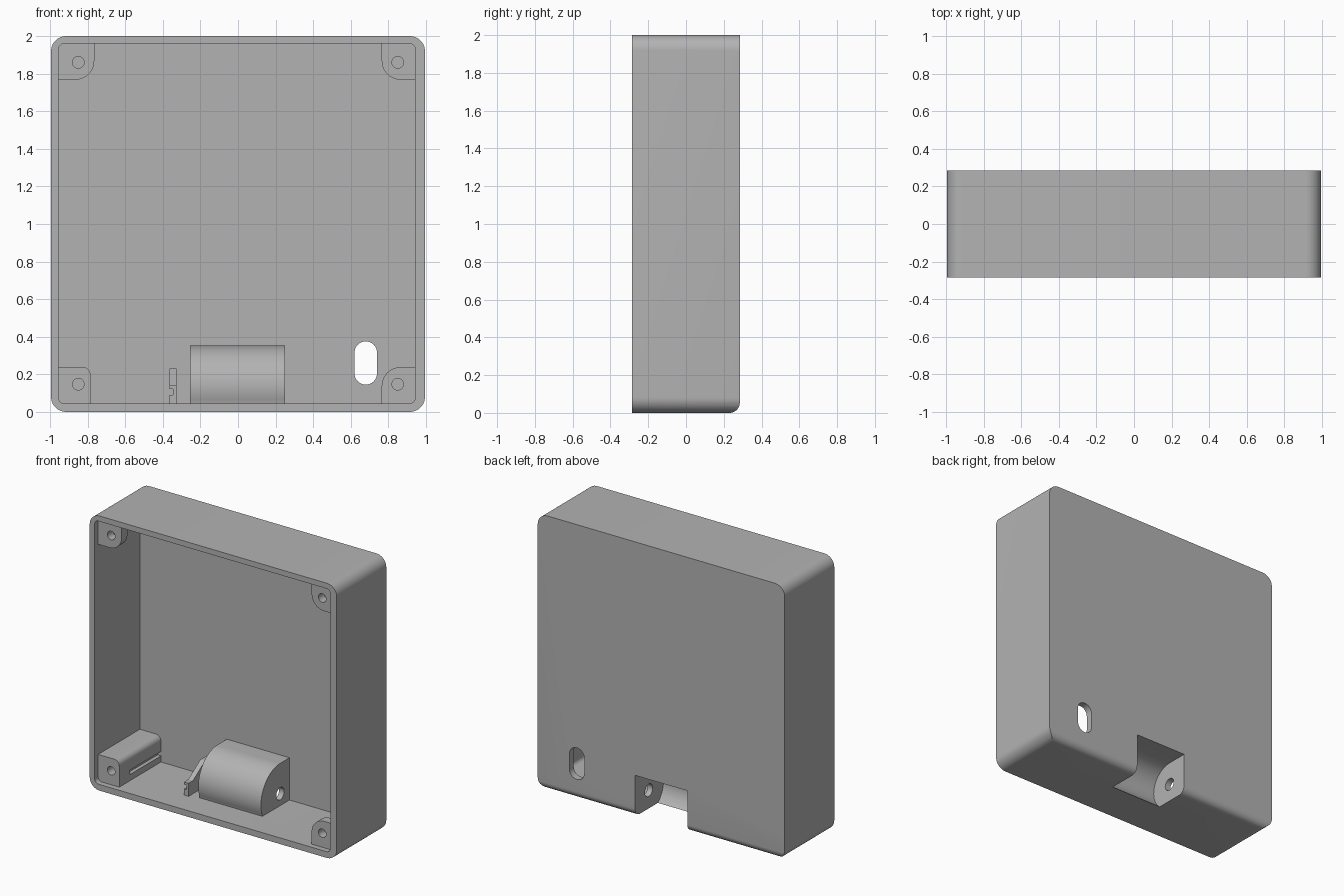
import bpy, bmesh
from math import sin, cos, pi, radians
from mathutils import Vector

cube = bpy.data.objects.get("Cube")
if cube:
    bpy.data.objects.remove(cube, do_unlink=True)

grey = bpy.data.materials.new("matte_grey")
grey.use_nodes = True
COLOUR = (0.45, 0.45, 0.45, 1)
grey.diffuse_color = COLOUR
grey.node_tree.nodes["Principled BSDF"].inputs["Base Color"].default_value = COLOUR


def arc(cu, cv, r, start, end, n=10):
    """Points of an arc, angles in degrees."""
    angles = [radians(start + (end - start) * i / n) for i in range(n + 1)]
    return [(cu + r * cos(a), cv + r * sin(a)) for a in angles]


def rounded(u0, u1, v0, v1, radii):
    """Rectangle with corner radii: low-low, high-low, high-high, low-high."""
    pts = []
    corners = [(u0, v0, 1, 1), (u1, v0, -1, 1), (u1, v1, -1, -1), (u0, v1, 1, -1)]
    for i, ((u, v, du, dv), r) in enumerate(zip(corners, radii)):
        pts += arc(u + du * r, v + dv * r, r, 180 + 90 * i, 270 + 90 * i) if r else [(u, v)]
    return pts


def extrude(name, pts, axis, start, end):
    """Prism along 'x' (profile in y, z) or 'y' (profile in x, z)."""
    bm = bmesh.new()
    place = (lambda u, v: (start, u, v)) if axis == "x" else (lambda u, v: (u, start, v))
    face = bm.faces.new([bm.verts.new(place(u, v)) for u, v in pts])
    made = bmesh.ops.extrude_face_region(bm, geom=[face])["geom"]
    shift = Vector((end - start, 0, 0)) if axis == "x" else Vector((0, end - start, 0))
    bmesh.ops.translate(bm, vec=shift, verts=[g for g in made if isinstance(g, bmesh.types.BMVert)])
    bmesh.ops.recalc_face_normals(bm, faces=bm.faces)
    mesh = bpy.data.meshes.new(name)
    bm.to_mesh(mesh)
    bm.free()
    mesh.materials.append(grey)
    obj = bpy.data.objects.new(name, mesh)
    bpy.context.collection.objects.link(obj)
    return obj


def activate(obj):
    bpy.ops.object.select_all(action="DESELECT")
    obj.select_set(True)
    bpy.context.view_layer.objects.active = obj


def combine(obj, tool, operation="DIFFERENCE"):
    """Apply a boolean and throw the tool away."""
    mod = obj.modifiers.new("boolean", "BOOLEAN")
    mod.operation, mod.solver, mod.object = operation, "EXACT", tool
    activate(obj)
    bpy.ops.object.modifier_apply(modifier=mod.name)
    bpy.data.objects.remove(tool, do_unlink=True)


W, D, H = 0.995, 0.285, 2.0      # half width, half depth, height
INNER_BACK = 0.235
AXIS_Y, AXIS_Z = 0.128, 0.132    # axis of the cable barrel


def pocket():
    """Round recess opening through the back and underside."""
    pts = arc(AXIS_Y, AXIS_Z, 0.168, 90, 270, 24) + [(0.4, AXIS_Z - 0.168), (0.4, AXIS_Z + 0.168)]
    return extrude("pocket_cutter", pts, "x", -0.21, 0.21)


# Open-fronted shell with a softened lower back edge
shell = extrude("shell", rounded(-W, W, 0, H, [0.08] * 4), "y", -D, D)
combine(shell, extrude("edge_profile", rounded(-D, D, 0, H, [0, 0.055, 0, 0]), "x", -1.1, 1.1), "INTERSECT")
combine(shell, extrude("cavity_cutter", rounded(-0.955, 0.943, 0.045, 1.96, [0.03] * 4),
                       "y", -0.4, INNER_BACK))
combine(shell, extrude("slot_cutter", rounded(0.62, 0.74, 0.145, 0.375, [0.0599] * 4), "y", 0.1, 0.4))
combine(shell, pocket())

# Cable barrel housing over the pocket, with a hole in each end
profile = ([(0.25, 0.03), (0.25, 0.353)] + arc(AXIS_Y, AXIS_Z, 0.221, 90, 202, 24)
           + [(-0.075, 0.03)])
barrel = extrude("cable_barrel", profile, "x", -0.255, 0.25)
combine(barrel, pocket())
combine(barrel, extrude("cable_hole_cutter", arc(AXIS_Y, AXIS_Z, 0.045, 0, 345, 23), "x", -0.5, 0.5))

# Screw bosses in the corners; the lower right one runs to the back wall
parts = [shell, barrel]
for side, sx in (("right", -1), ("left", 1)):
    for level in ("lower", "upper"):
        u0, u1 = sorted((sx * 0.97, sx * 0.765))
        v0, v1 = (0.03, 0.238) if level == "lower" else (1.768, 1.97)
        radii = [0] * 4
        index = {("right", "lower"): 2, ("left", "lower"): 3,
                 ("right", "upper"): 1, ("left", "upper"): 0}[side, level]
        radii[index] = 0.1
        back = -0.18
        if (side, level) == ("right", "lower"):
            u1, back, radii[index] = -0.785, 0.25, 0.04
        boss = extrude(f"{level}_{side}_boss", rounded(u0, u1, v0, v1, radii), "y", -0.245, back)
        hole_z = 0.147 if level == "lower" else 1.86
        combine(boss, extrude("screw_cutter", arc(sx * 0.85, hole_z, 0.031, 0, 345, 23), "y", -0.4, -0.1))
        if back > 0:
            # Groove that holds the edge of a circuit board
            combine(boss, extrude("groove_cutter", rounded(-0.812, -0.7, 0.09, 0.122, [0] * 4),
                                  "y", -0.12, 0.3))
        parts.append(boss)

# Opposite board rail with a ramped top and a matching groove
ramp = [(-0.1, 0.03), (0.25, 0.03), (0.25, 0.232), (0.09, 0.232), (-0.05, 0.14), (-0.1, 0.14)]
rail = extrude("board_rail", ramp, "x", -0.365, -0.328)
combine(rail, extrude("groove_cutter", rounded(-0.45, -0.346, 0.09, 0.122, [0] * 4), "y", -0.3, 0.235))
parts.append(rail)

for part in parts:
    activate(part)
    bpy.ops.object.shade_smooth_by_angle(angle=radians(30))
